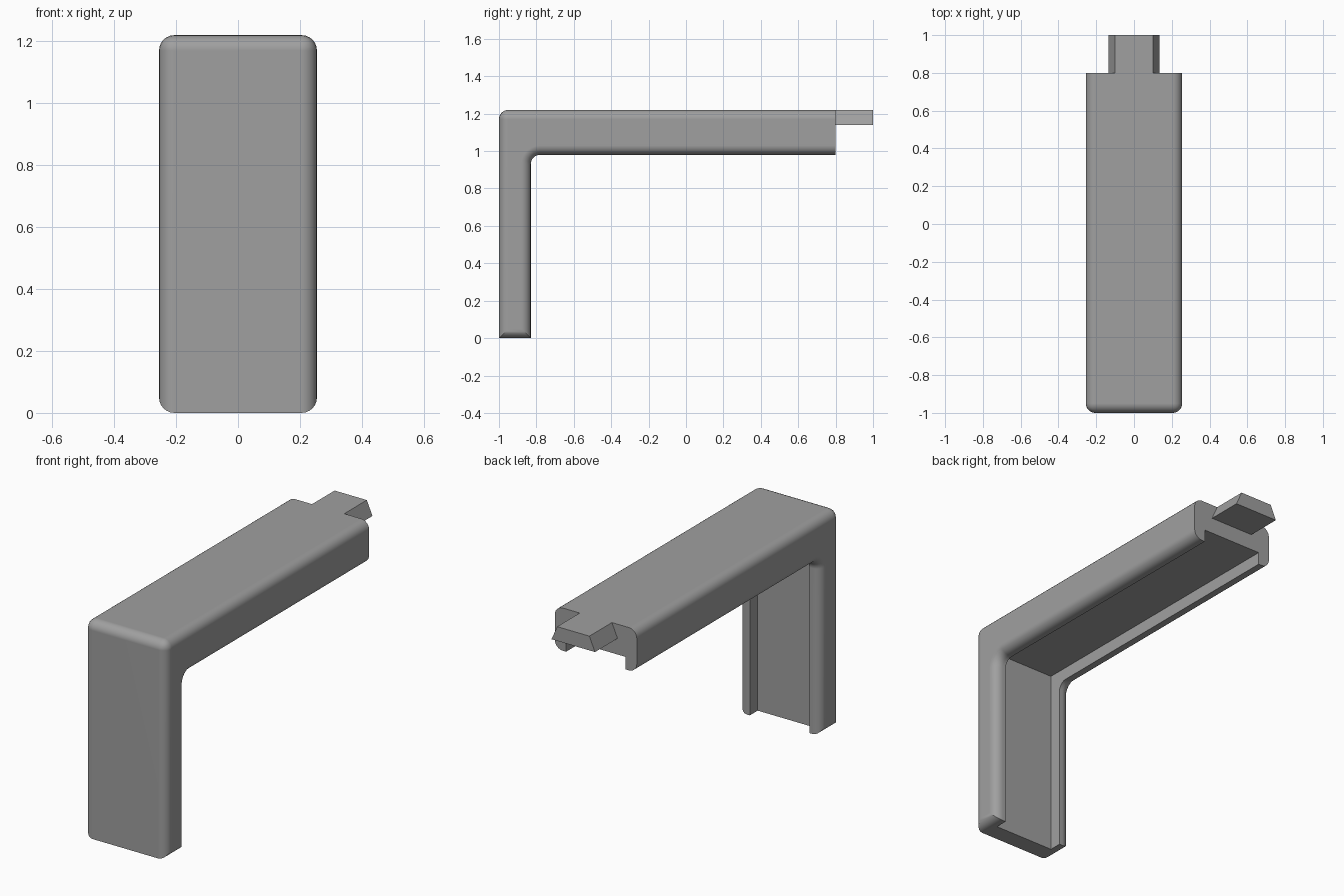
import bpy, bmesh, math

if "Cube" in bpy.data.objects:
    bpy.data.objects.remove(bpy.data.objects["Cube"])

HALF_W, R = 0.255, 0.05
grey = bpy.data.materials.new("mid_grey")
grey.diffuse_color = (0.35, 0.35, 0.35, 1)
grey.use_nodes = True
grey.node_tree.nodes["Principled BSDF"].inputs["Base Color"].default_value = grey.diffuse_color


def make_object(name, bm):
    bmesh.ops.recalc_face_normals(bm, faces=bm.faces)
    mesh = bpy.data.meshes.new(name)
    bm.to_mesh(mesh)
    bm.free()
    mesh.materials.append(grey)
    obj = bpy.data.objects.new(name, mesh)
    bpy.context.collection.objects.link(obj)
    return obj


def prism(points, offset):
    """Extrude a closed outline of 3D points along an offset."""
    bm = bmesh.new()
    face = bm.faces.new([bm.verts.new(p) for p in points])
    out = bmesh.ops.extrude_face_region(bm, geom=[face], use_keep_orig=True)
    moved = [v for v in out["geom"] if isinstance(v, bmesh.types.BMVert)]
    bmesh.ops.translate(bm, verts=moved, vec=offset)
    return bm


# Bracket: right-angle side profile with a filleted inner corner
profile = [(-1, 0), (-1, 1.22), (0.8, 1.22), (0.8, 0.98)]
for i in range(7):
    a = math.radians(90 + 15 * i)
    profile.append((-0.78 + R * math.cos(a), 0.93 + R * math.sin(a)))
profile.append((-0.83, 0))
bm = prism([(-HALF_W, y, z) for y, z in profile], (2 * HALF_W, 0, 0))

# Round the side rims and the top front edge, leaving the open ends crisp
rounded = []
for e in bm.edges:
    a, b = e.verts[0].co, e.verts[1].co
    mid = (a + b) / 2
    if abs(a.x - b.x) < 1e-4:
        if mid.y < 0.79:
            rounded.append(e)
    elif mid.y < -0.99 and mid.z > 1.2:
        rounded.append(e)
bmesh.ops.bevel(bm, geom=rounded, offset=R, offset_type='OFFSET', segments=6,
                profile=0.5, affect='EDGES', clamp_overlap=False)
bracket = make_object("bracket", bm)

# Channel along the inner side of the arm and the leg
x = 0.185
bm = prism([(-x, -0.9, -0.2), (x, -0.9, -0.2), (x, 1.1, -0.2), (-x, 1.1, -0.2)],
           (0, 0, 1.25))
cutter = make_object("channel_cutter", bm)
cutter.hide_render = True
cut = bracket.modifiers.new("channel", 'BOOLEAN')
cut.operation = 'DIFFERENCE'
cut.solver = 'EXACT'
cut.object = cutter
bpy.context.view_layer.objects.active = bracket
bracket.select_set(True)
bpy.ops.object.modifier_apply(modifier=cut.name)
bpy.data.objects.remove(cutter)

bpy.ops.object.shade_smooth_by_angle(angle=math.radians(30))
normals = bracket.modifiers.new("even_shading", 'WEIGHTED_NORMAL')
normals.keep_sharp = True

# Dovetail tab at the end of the arm
make_object("dovetail_tab", prism(
    [(-0.135, 0.8, 1.14), (0.135, 0.8, 1.14), (0.1, 0.8, 1.22), (-0.1, 0.8, 1.22)],
    (0, 0.2, 0)))
